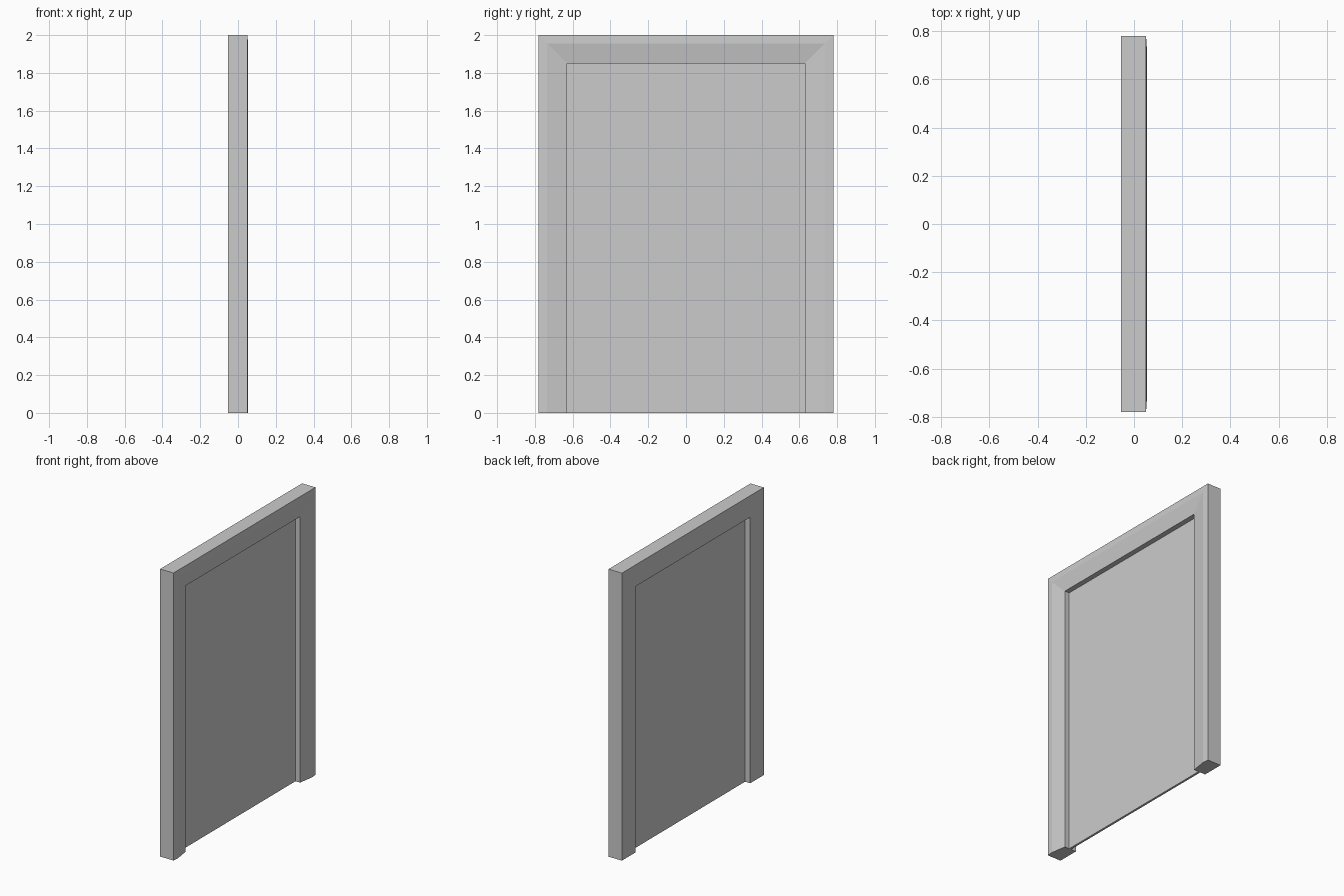
import bpy, bmesh

if "Cube" in bpy.data.objects:
    bpy.data.objects.remove(bpy.data.objects["Cube"])

HALF_W, HEIGHT = 0.78, 2.0


def finish(name, bm):
    bmesh.ops.recalc_face_normals(bm, faces=bm.faces)
    mesh = bpy.data.meshes.new(name)
    bm.to_mesh(mesh)
    bm.free()
    obj = bpy.data.objects.new(name, mesh)
    bpy.context.collection.objects.link(obj)
    return obj


# Door frame: moulding profile (inset from outer edge, x) swept up, across and down
profile = [(0, -0.053), (0, 0.050), (0.045, 0.053), (0.15, 0.037), (0.15, -0.053)]
stations = [(-1, False), (-1, True), (1, True), (1, False)]  # side, at the head?
bm = bmesh.new()
rings = []
for side, head in stations:
    rings.append([bm.verts.new((x, side * (HALF_W - d), HEIGHT - d if head else 0))
                  for d, x in profile])
n = len(profile)
for a, b in zip(rings, rings[1:]):
    for i in range(n):
        j = (i + 1) % n
        bm.faces.new((a[i], a[j], b[j], b[i]))
bm.faces.new(rings[0])
bm.faces.new(rings[-1])
finish("door_frame", bm)

# Door panel: thin slab let into the frame on three sides
bm = bmesh.new()
bmesh.ops.create_cube(bm, size=1)
bmesh.ops.scale(bm, vec=(0.015, 1.38, 1.90), verts=bm.verts)
bmesh.ops.translate(bm, vec=(-0.006, 0, 0.95), verts=bm.verts)
finish("door_panel", bm)
